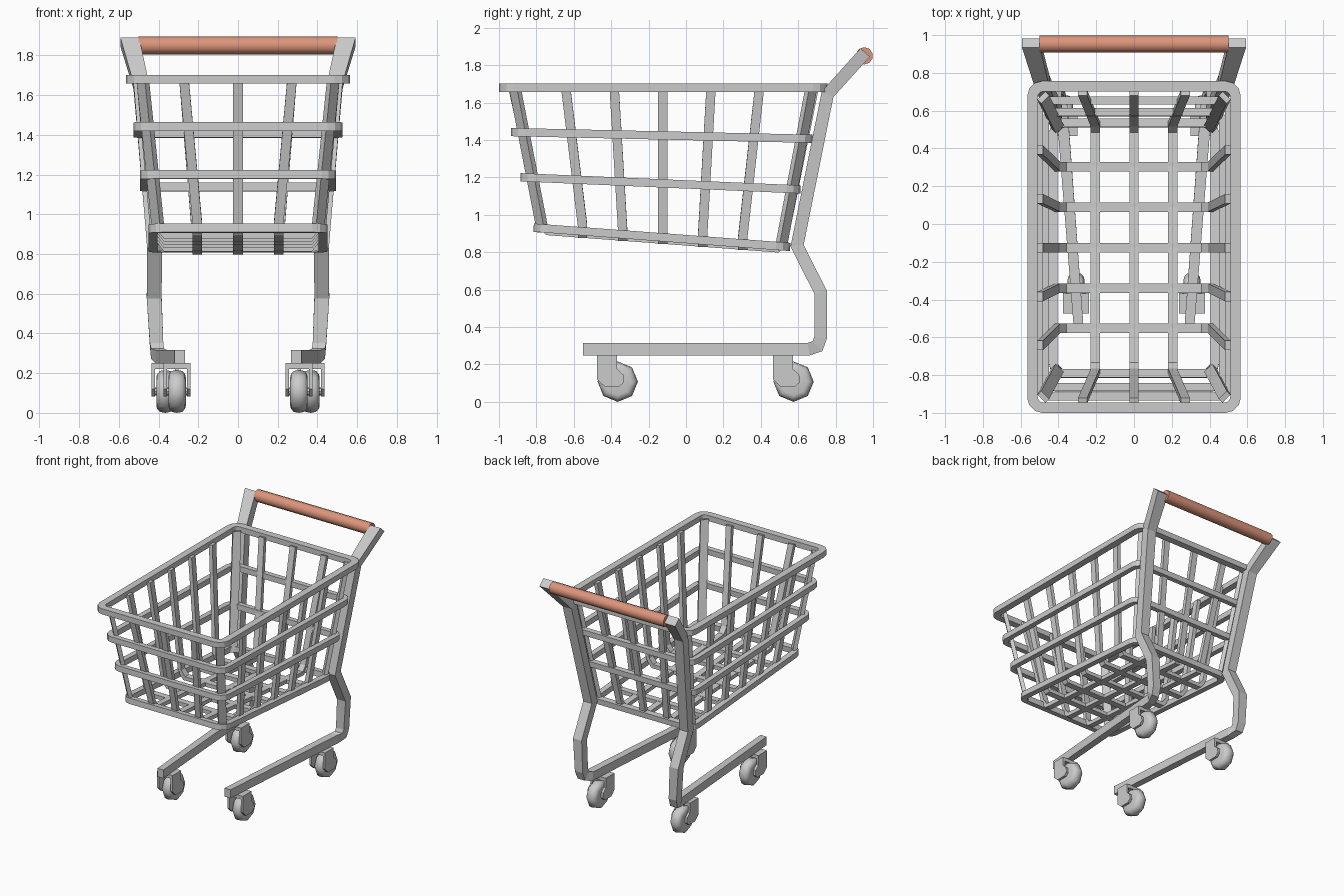
import bpy, bmesh, math
from mathutils import Vector as V

if "Cube" in bpy.data.objects:
    bpy.data.objects.remove(bpy.data.objects["Cube"])


def finish(name, bm, mirror=False, smooth=False):
    bmesh.ops.recalc_face_normals(bm, faces=bm.faces[:])
    me = bpy.data.meshes.new(name)
    bm.to_mesh(me)
    bm.free()
    ob = bpy.data.objects.new(name, me)
    bpy.context.collection.objects.link(ob)
    if mirror:
        m = ob.modifiers.new("Mirror", 'MIRROR')
        m.use_mirror_merge = False
    if smooth:
        bpy.context.view_layer.objects.active = ob
        ob.select_set(True)
        bpy.ops.object.shade_smooth_by_angle(angle=math.radians(50))
        ob.select_set(False)
    return ob


def sweep(bm, pts, side, widths, thick, closed=False):
    """Rectangular bar along a path, mitred at the bends."""
    pts = [V(p) for p in pts]
    side = V(side).normalized()
    n = len(pts)
    if not isinstance(widths, (list, tuple)):
        widths = [widths] * n
    rings = []
    for i, p in enumerate(pts):
        a = pts[i - 1] if (i > 0 or closed) else None
        b = pts[(i + 1) % n] if (i < n - 1 or closed) else None
        d1 = (p - a).normalized() if a is not None else (b - p).normalized()
        d2 = (b - p).normalized() if b is not None else d1
        n1, n2 = side.cross(d1).normalized(), side.cross(d2).normalized()
        m = (n1 + n2).normalized()
        m = m * (thick / 2 / max(0.5, m.dot(n1)))
        s = side * widths[i] / 2
        rings.append([bm.verts.new(p + q) for q in (m + s, m - s, -m - s, -m + s)])
    for i in range(n if closed else n - 1):
        r, t = rings[i], rings[(i + 1) % n]
        for k in range(4):
            bm.faces.new((r[k], r[(k + 1) % 4], t[(k + 1) % 4], t[k]))
    if not closed:
        bm.faces.new(rings[0])
        bm.faces.new(rings[-1])


# Basket hoops: outer half width, front y, back y, front z, back z, bar depth
hoops = [("basket_rim", .565, -1.0, .757, 1.68, 1.68, .055),
         ("basket_hoop_upper", .525, -.935, .675, 1.442, 1.407, .042),
         ("basket_hoop_lower", .493, -.885, .612, 1.20, 1.137, .042),
         ("basket_floor_hoop", .45, -.815, .557, .93, .83, .045)]
for name, hx, y0, y1, z0, z1, t in hoops:
    bm = bmesh.new()
    x, a, b, r = hx - t / 2, y0 + t / 2, y1 - t / 2, .055
    pts = []
    for k, (cx, cy) in enumerate([(x - r, b - r), (r - x, b - r), (r - x, a + r), (x - r, a + r)]):
        for j in range(4):
            ang = math.radians(90 * k + 30 * j)
            py = cy + r * math.sin(ang)
            pts.append((cx + r * math.cos(ang), py, z0 + (z1 - z0) * (py - a) / (b - a)))
    sweep(bm, pts, (0, (z0 - z1) / (b - a), 1), .044, t, True)
    finish(name, bm)


def floor_z(y):
    return .91 - .075 * (y + .79)


# Crosswise U-shaped ribs
bm = bmesh.new()
for i in range(-2, 3):
    yt, yb = -.125 + .259 * i, -.125 + .214 * i
    z = floor_z(yb)
    half = [(.497, yt, 1.68), (.405, yb, z + .05), (.365, yb, z)]
    sweep(bm, half + [(-x, y, z) for x, y, z in reversed(half)], (0, 1, 0), .05, .03)
finish("basket_cross_ribs", bm)

# Lengthwise U-shaped ribs
bm = bmesh.new()
for i in (-1, 0, 1):
    xt, xb = .272 * i, .205 * i
    sweep(bm, [(xt, -.935, 1.68), (xb, -.78, floor_z(-.78) + .05), (xb, -.74, floor_z(-.74)),
               (xb, .49, floor_z(.49)), (xb, .53, floor_z(.53) + .05), (xt, .695, 1.68)],
          (1, 0, 0), .048, .03)
finish("basket_length_ribs", bm)

# Corner ribs
bm = bmesh.new()
for yt, yb, s in ((-.915, -.765, 1), (.67, .505, -1)):
    sweep(bm, [(.48, yt, 1.68), (.40, yb, floor_z(yb))], (1, s, 0), .06, .03)
finish("basket_corner_ribs", bm, mirror=True)

# Side frame: handle arm, bent leg and bottom rail
bm = bmesh.new()
sweep(bm, [(.545, .958, 1.868), (.487, .757, 1.645), (.42, .594, .835), (.422, .72, .585),
           (.41, .72, .345), (.405, .703, .298), (.385, .655, .282), (.293, -.55, .282)],
      (1, 0, 0), [.095, .078, .075, .075, .068, .065, .06, .052], .067)
finish("side_frame", bm, mirror=True)


def lathe_x(bm, cx, cy, cz, profile, seg):
    """Revolve (x offset, radius) pairs around an x-directed axis."""
    rings = [[bm.verts.new((cx + dx, cy + r * math.sin(2 * math.pi * k / seg),
                            cz - r * math.cos(2 * math.pi * k / seg))) for k in range(seg)]
             for dx, r in profile]
    for r, t in zip(rings, rings[1:]):
        for k in range(seg):
            bm.faces.new((r[k], r[(k + 1) % seg], t[(k + 1) % seg], t[k]))
    bm.faces.new(rings[0])
    bm.faces.new(rings[-1])


# Handle grip
bm = bmesh.new()
lathe_x(bm, 0, .953, 1.85, [(-.5, .046), (.5, .046)], 10)
grip = finish("handle_grip", bm, smooth=True)
mat = bpy.data.materials.new("coral_grip")
mat.diffuse_color = (.72, .30, .20, 1)
mat.use_nodes = True
mat.node_tree.nodes["Principled BSDF"].inputs["Base Color"].default_value = mat.diffuse_color
grip.data.materials.append(mat)


def plate(bm, pts, x0, x1):
    a = [bm.verts.new((x0, y, z)) for y, z in pts]
    b = [bm.verts.new((x1, y, z)) for y, z in pts]
    bm.faces.new(a)
    bm.faces.new(b)
    for i in range(len(pts)):
        j = (i + 1) % len(pts)
        bm.faces.new((a[i], a[j], b[j], b[i]))


# Casters: fork, axle and eight-sided wheel
cheek = [(-.11, .25), (-.003, .25), (-.003, .175), (.03, .145), (.034, .105),
         (.008, .082), (-.07, .082), (-.11, .12)]
for name, cx, cy in (("front", .307, -.365), ("rear", .367, .575)):
    bm = bmesh.new()
    outline = [(cy + y, z) for y, z in cheek]
    for s in (-1, 1):
        plate(bm, outline, cx + s * .068, cx + s * .05)
    plate(bm, [(cy - .11, .25), (cy - .003, .25), (cy - .003, .222), (cy - .11, .222)],
          cx - .05, cx + .05)
    lathe_x(bm, cx, cy, .108, [(-.055, .02), (.055, .02)], 8)
    finish(name + "_caster_fork", bm, mirror=True)
    bm = bmesh.new()
    lathe_x(bm, cx, cy, .108, [(-.044, .072), (-.04, .088), (-.026, .103), (0, .108),
                               (.026, .103), (.04, .088), (.044, .072)], 8)
    finish(name + "_wheel", bm, mirror=True, smooth=True)
